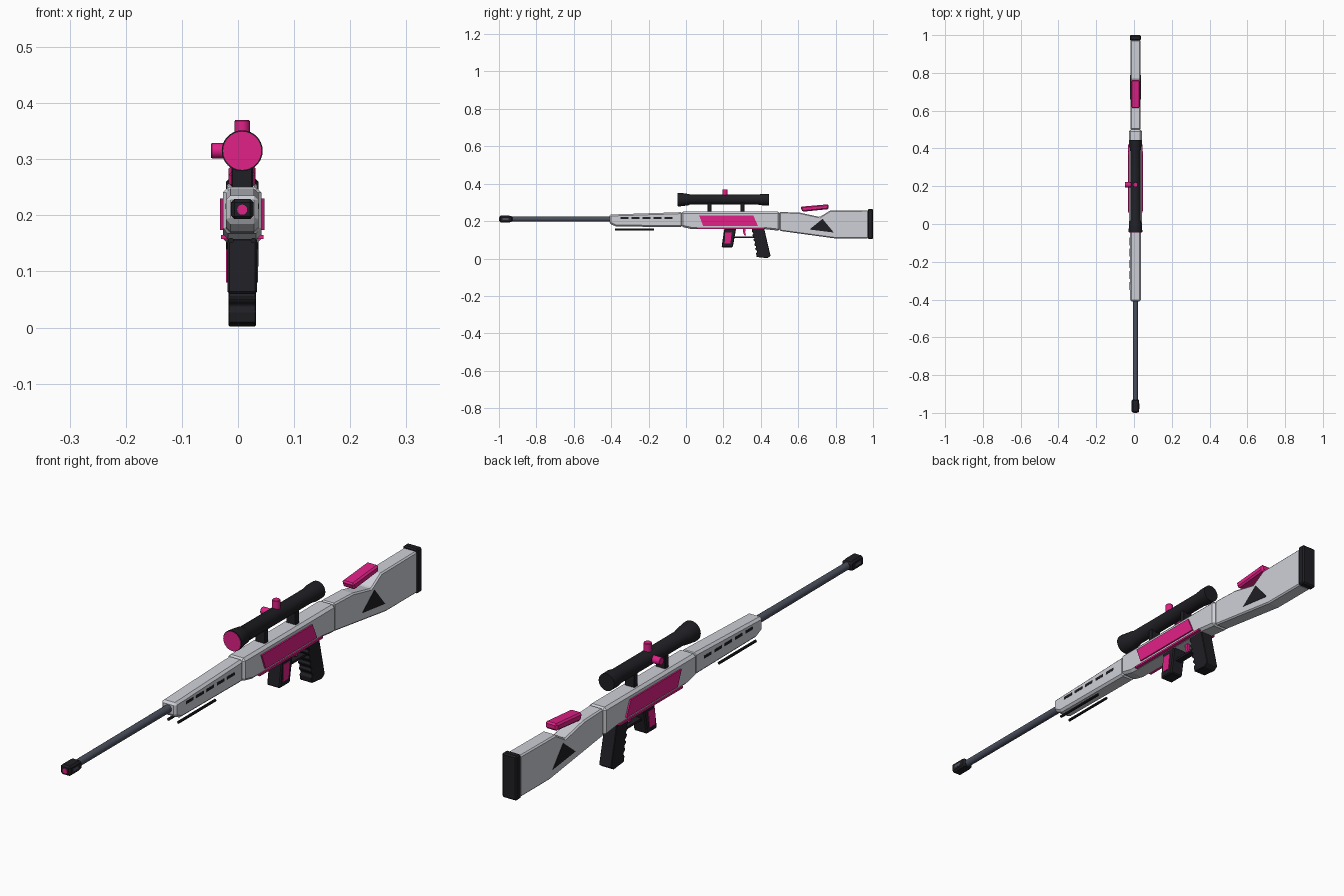
import bpy, bmesh, math
from mathutils import Matrix, Vector

if "Cube" in bpy.data.objects:
    bpy.data.objects.remove(bpy.data.objects["Cube"])

CX = 0.0075  # the body sits slightly off centre because of the side knob


def material(name, rgb):
    m = bpy.data.materials.new(name)
    m.diffuse_color = (*rgb, 1)
    m.use_nodes = True
    m.node_tree.nodes["Principled BSDF"].inputs["Base Color"].default_value = m.diffuse_color
    return m


WHITE = material("pale_grey", (0.62, 0.63, 0.68))
BLACK = material("black", (0.014, 0.014, 0.018))
STEEL = material("steel", (0.07, 0.08, 0.11))
PINK = material("pink", (0.75, 0.015, 0.24))


def finish(name, bm, mat, bevel=0):
    bmesh.ops.recalc_face_normals(bm, faces=bm.faces)
    me = bpy.data.meshes.new(name)
    bm.to_mesh(me)
    bm.free()
    me.materials.append(mat)
    ob = bpy.data.objects.new(name, me)
    bpy.context.collection.objects.link(ob)
    if bevel:
        mod = ob.modifiers.new("bevel", "BEVEL")
        mod.width, mod.segments = bevel, 1
        mod.limit_method, mod.angle_limit = "ANGLE", math.radians(40)
    return ob


def slab(name, profile, x0, x1, mat, bevel=0):
    """Side profile of (y, z) points, extruded from x0 to x1 about the body centre."""
    bm = bmesh.new()
    face = bm.faces.new([bm.verts.new((CX + x0, y, z)) for y, z in profile])
    ext = bmesh.ops.extrude_face_region(bm, geom=[face])["geom"]
    bmesh.ops.translate(bm, vec=(x1 - x0, 0, 0),
                        verts=[v for v in ext if isinstance(v, bmesh.types.BMVert)])
    return finish(name, bm, mat, bevel)


def both_sides(name, profile, inner, outer, mat):
    slab(name + "_right", profile, inner, outer, mat)
    slab(name + "_left", profile, -outer, -inner, mat)


def rect(y0, y1, z0, z1):
    return [(y0, z0), (y1, z0), (y1, z1), (y0, z1)]


def turned(name, origin, axis, profile, mat, sides=24):
    """Turned part: (distance, radius) pairs along an axis."""
    rot = Vector((0, 0, 1)).rotation_difference(Vector(axis)).to_matrix().to_4x4()
    bm = bmesh.new()
    rings = []
    for d, r in profile:
        rings.append([bm.verts.new((r * math.cos(2 * math.pi * i / sides),
                                    r * math.sin(2 * math.pi * i / sides), d))
                      for i in range(sides)])
    for a, b in zip(rings, rings[1:]):
        for i in range(sides):
            j = (i + 1) % sides
            bm.faces.new((a[i], a[j], b[j], b[i]))
    bm.faces.new(rings[0])
    bm.faces.new(rings[-1])
    bm.transform(Matrix.Translation(origin) @ rot)
    ob = finish(name, bm, mat)
    bpy.ops.object.select_all(action="DESELECT")
    ob.select_set(True)
    bpy.context.view_layer.objects.active = ob
    bpy.ops.object.shade_smooth_by_angle(angle=math.radians(31))
    return ob


Y = (0, 1, 0)

# Barrel and muzzle
turned("barrel", (CX, 0, 0.211), Y, [(-0.94, 0.013), (-0.38, 0.014)], STEEL, 16)
slab("muzzle", [(-0.998, 0.193), (-0.945, 0.193), (-0.928, 0.197),
                (-0.928, 0.226), (-0.945, 0.229), (-0.998, 0.229)], -0.02, 0.02, BLACK, 0.006)
turned("bore", (CX, 0, 0.210), Y, [(-1.0, 0.009), (-0.99, 0.009)], PINK, 16)
both_sides("muzzle_port", rect(-0.98, -0.95, 0.206, 0.216), 0.019, 0.0205, STEEL)

# Handguard with side slots
slab("handguard", [(-0.41, 0.188), (-0.375, 0.171), (-0.02, 0.168),
                   (-0.02, 0.248), (-0.41, 0.235)], -0.029, 0.029, WHITE, 0.008)
for i in range(5):
    y = -0.35 + i * 0.059
    both_sides("handguard_slot_%d" % (i + 1), rect(y, y + 0.042, 0.211, 0.221),
               0.028, 0.030, BLACK)

# Folded bipod legs
for side, sx in (("left", -1), ("right", 1)):
    turned("bipod_leg_" + side, (CX + sx * 0.02, 0, 0.155), Y,
           [(-0.38, 0.005), (-0.17, 0.005)], BLACK, 10)

# Receiver, side panels and lower rails
slab("receiver", [(-0.025, 0.17), (0.03, 0.157), (0.42, 0.157), (0.5, 0.148),
                  (0.5, 0.25), (-0.025, 0.25)], -0.034, 0.034, WHITE, 0.009)
both_sides("side_panel", [(0.07, 0.23), (0.36, 0.23), (0.385, 0.174), (0.092, 0.174)],
           0.033, 0.0395, PINK)
both_sides("lower_rail", rect(0.06, 0.42, 0.158, 0.165), 0.026, 0.038, PINK)

# Stock, butt pad, cheek rest and triangular inlay
slab("stock", [(0.5, 0.148), (0.8, 0.107), (0.975, 0.107), (0.975, 0.258), (0.77, 0.256),
               (0.715, 0.222), (0.61, 0.245), (0.5, 0.249)], -0.027, 0.027, WHITE, 0.005)
slab("butt_pad", rect(0.972, 1.0, 0.104, 0.265), -0.029, 0.029, BLACK, 0.005)
slab("cheek_rest", [(0.622, 0.25), (0.762, 0.264), (0.762, 0.29), (0.612, 0.277)],
     -0.024, 0.024, PINK, 0.006)
both_sides("stock_inlay", [(0.73, 0.212), (0.66, 0.155), (0.79, 0.139)], 0.026, 0.0285, BLACK)

# Scope, lens, knobs and mounts
SZ = 0.315
turned("scope_tube", (CX, 0, SZ), Y,
       [(-0.043, 0.0365), (-0.033, 0.0365), (0.015, 0.030), (0.02, 0.027), (0.385, 0.027),
        (0.41, 0.031), (0.444, 0.031)], BLACK, 32)
turned("scope_lens", (CX, 0, SZ), Y, [(-0.0445, 0.034), (-0.04, 0.034)], PINK, 32)
turned("top_knob", (CX, 0.208, SZ), (0, 0, 1), [(0.02, 0.0135), (0.053, 0.0135), (0.055, 0.012)], PINK)
turned("side_knob", (CX, 0.208, SZ), (-1, 0, 0), [(0.02, 0.0135), (0.054, 0.0135), (0.056, 0.012)], PINK)
for name, y in (("front", 0.125), ("rear", 0.302)):
    slab("scope_mount_" + name, rect(y - 0.01, y + 0.01, 0.245, 0.30), -0.019, 0.019, BLACK, 0.002)

# Magazine with side insets
slab("magazine", [(0.205, 0.16), (0.268, 0.16), (0.25, 0.06), (0.19, 0.06)],
     -0.0265, 0.0265, BLACK, 0.004)
both_sides("magazine_inset", [(0.208, 0.14), (0.245, 0.14), (0.237, 0.08), (0.207, 0.08)],
           0.0255, 0.0285, PINK)

# Trigger and guard
slab("trigger", [(0.305, 0.16), (0.32, 0.16), (0.316, 0.142), (0.321, 0.124),
                 (0.312, 0.124), (0.305, 0.142)], -0.006, 0.006, PINK)
slab("trigger_guard", rect(0.255, 0.365, 0.110, 0.118), -0.012, 0.012, BLACK)

# Pistol grip with finger notches down the front edge
grip = [(0.378, 0.008), (0.435, 0.002), (0.452, 0.014), (0.418, 0.16), (0.352, 0.16)]
for i in range(5):
    z = 0.142 - i * 0.024
    y = 0.353 + i * 0.005
    grip += [(y, z), (y + 0.007, z - 0.006), (y + 0.007, z - 0.012), (y + 0.001, z - 0.017)]
slab("pistol_grip", grip, -0.0245, 0.0245, BLACK, 0.002)
